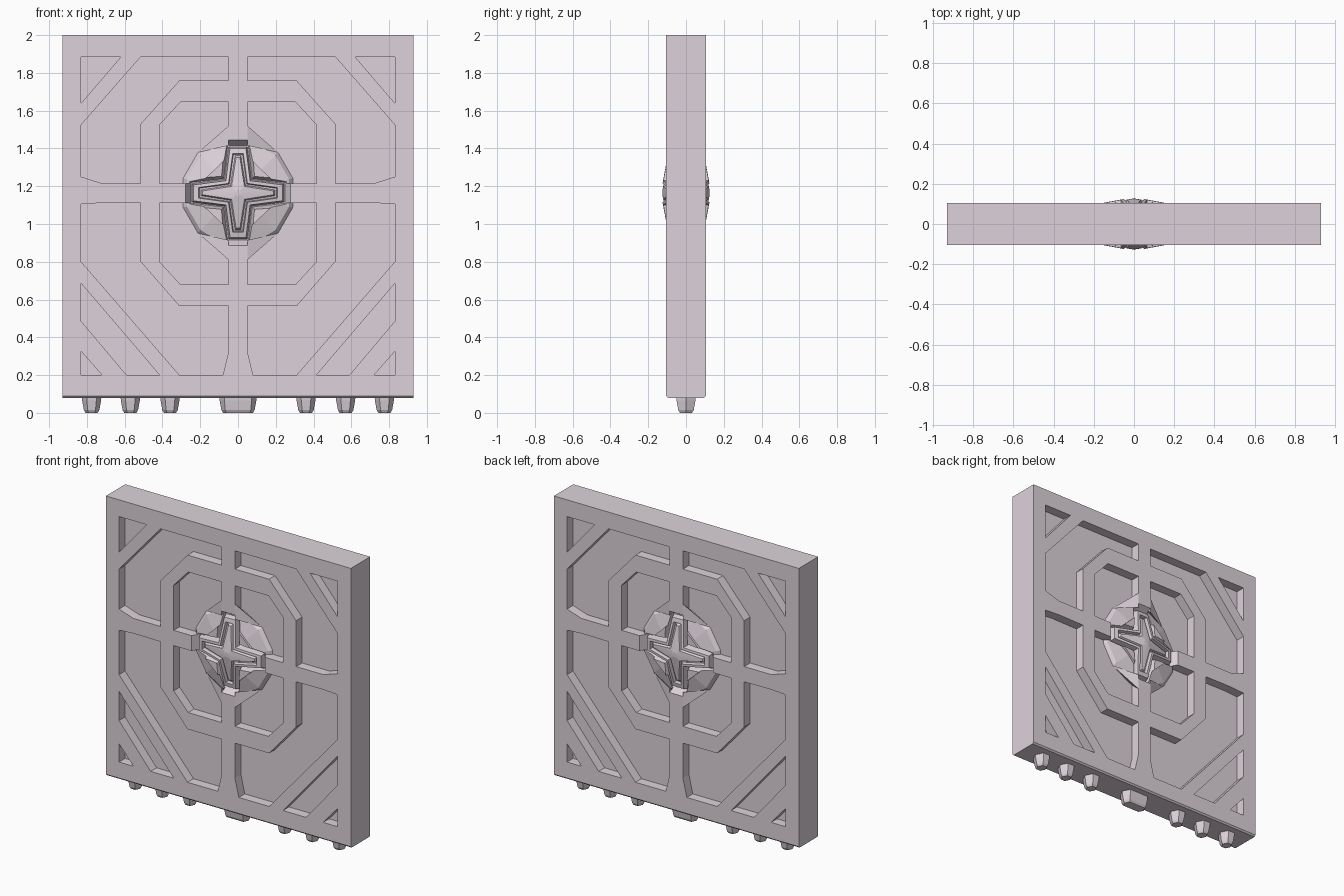
import bpy, bmesh, math

if "Cube" in bpy.data.objects:
    bpy.data.objects.remove(bpy.data.objects["Cube"])

CZ = 1.165      # height of the central star
FLOOR = 0.04    # y distance of pocket floors from the middle plane

stone = bpy.data.materials.new("pale_stone")
stone.diffuse_color = (0.72, 0.65, 0.70, 1)
stone.use_nodes = True
stone.node_tree.nodes["Principled BSDF"].inputs["Base Color"].default_value = stone.diffuse_color


def add_object(name, bm, hidden=False):
    bmesh.ops.recalc_face_normals(bm, faces=bm.faces)
    me = bpy.data.meshes.new(name)
    bm.to_mesh(me)
    bm.free()
    me.materials.append(stone)
    ob = bpy.data.objects.new(name, me)
    bpy.context.collection.objects.link(ob)
    ob.hide_render = hidden
    return ob


def loft(bm, loops):
    rings = [[bm.verts.new(p) for p in lp] for lp in loops]
    n = len(rings[0])
    for a, b in zip(rings, rings[1:]):
        for i in range(n):
            j = (i + 1) % n
            bm.faces.new((a[i], a[j], b[j], b[i]))
    bm.faces.new(rings[0])
    bm.faces.new(rings[-1])


def star(R, w, v, y, side, slope=0.0):
    # four blunt tips at radius R (half width w), valleys at (v, v);
    # slope lowers the points towards the tips
    pts = []
    for c, s in ((1, 0), (0, 1), (-1, 0), (0, -1)):
        for a, b in ((R, -w), (R, w), (v, v)):
            pts.append((c * a - s * b, side * (y - slope * math.hypot(a, b)), CZ + s * a + c * b))
    return pts


def cut(ob, cutter):
    m = ob.modifiers.new("cut", "BOOLEAN")
    m.operation = "DIFFERENCE"
    m.solver = "EXACT"
    m.object = cutter
    bpy.context.view_layer.objects.active = ob
    bpy.ops.object.modifier_apply(modifier=m.name)


# slab with slightly softened bottom edges
bm = bmesh.new()
prof = [(-0.105, 2), (0.105, 2), (0.105, 0.09), (0.095, 0.08), (-0.095, 0.08), (-0.105, 0.09)]
loft(bm, [[(x, y, z) for y, z in prof] for x in (-0.93, 0.93)])
slab = add_object("slab", bm)

# pocket outlines for the right half, mirrored left and repeated on the back
pockets = [
    [(0.62, 1.885), (0.83, 1.885), (0.83, 1.64)],
    [(0.05, 1.885), (0.515, 1.885), (0.83, 1.525), (0.83, 1.25), (0.72, 1.215),
     (0.515, 1.215), (0.515, 1.53), (0.31, 1.76), (0.05, 1.76)],
    [(0.05, 1.645), (0.305, 1.645), (0.415, 1.525), (0.415, 1.215),
     (0.2, 1.215), (0.05, 1.36)],
    [(0.83, 1.08), (0.81, 1.11), (0.515, 1.11), (0.515, 0.8), (0.31, 0.565), (0.05, 0.565),
     (0.05, 0.325), (0.08, 0.2), (0.31, 0.2), (0.83, 0.8)],
    [(0.2, 1.11), (0.415, 1.11), (0.415, 0.8), (0.305, 0.68), (0.05, 0.68), (0.05, 0.97)],
    [(0.83, 0.685), (0.415, 0.2), (0.59, 0.2), (0.83, 0.485)],
    [(0.83, 0.325), (0.72, 0.2), (0.83, 0.2)],
]
pockets[3][:2] = [(0.83, 1.105), (0.72, 1.112)]
bm = bmesh.new()
for side in (-1, 1):
    for m in (-1, 1):
        for p in pockets:
            loft(bm, [[(m * x, side * y, z) for x, z in p] for y in (FLOOR, 0.2)])
pocket_cutter = add_object("pocket_cutter", bm, True)
cut(slab, pocket_cutter)

# shallow faceted dome on both faces
bm = bmesh.new()
rings = [(0.1, 0.114), (0.28, 0.063), (0.305, 0.035)]
rings = [(r, -y) for r, y in rings] + [(r, y) for r, y in reversed(rings)]
loft(bm, [[(r * math.cos(math.tau * (i + 0.5) / 12), y,
            CZ + r * math.sin(math.tau * (i + 0.5) / 12)) for i in range(12)] for r, y in rings])
dome = add_object("hub_dome", bm)

# star recess with sloping walls, cut through slab and dome
bm = bmesh.new()
for side in (-1, 1):
    loft(bm, [star(0.25, 0.055, 0.075, 0.055, side), star(0.285, 0.075, 0.09, 0.115, side),
              star(0.285, 0.075, 0.09, 0.2, side)])
star_cutter = add_object("star_cutter", bm, True)
cut(slab, star_cutter)
cut(dome, star_cutter)

# raised star rim falling towards its tips, and the pointed gem inside it
for side, label in ((-1, "front"), (1, "back")):
    bm = bmesh.new()
    steps = [(0.245, 0.05, 0.072, 0.05, 0), (0.236, 0.042, 0.064, 0.139, 0.21),
             (0.208, 0.028, 0.05, 0.139, 0.21), (0.203, 0.024, 0.046, 0.115, 0.21),
             (0.197, 0.015, 0.04, 0.115, 0.21), (0.187, 0.01, 0.034, 0.13, 0.21),
             (0.02, 0.004, 0.008, 0.128, 0.21)]
    loft(bm, [star(R, w, v, y, side, k) for R, w, v, y, k in steps])
    add_object(label + "_star", bm)

# sloped gussets joining the vertical rib to the dome
bm = bmesh.new()
for side in (-1, 1):
    for m in (-1, 1):
        for up in (-1, 1):
            pts = [(0.05, 0.105, 0.355), (0.05, 0.105, 0.25), (0.21, 0.04, 0.215), (0.05, 0.04, 0.3)]
            v = [bm.verts.new((m * x, side * y, CZ + up * z)) for x, y, z in pts]
            for f in ((0, 1, 2), (0, 2, 3), (0, 3, 1), (1, 3, 2)):
                bm.faces.new([v[i] for i in f])
add_object("rib_gussets", bm)

# tapered pegs underneath, the middle one stretched sideways
bm = bmesh.new()
for x0 in (-0.775, -0.57, -0.36, 0, 0.36, 0.57, 0.775):
    ext = 0 if x0 else 0.047
    loops = []
    for r, z in ((0.053, 0.1), (0.05, 0.065), (0.041, 0.015), (0.032, 0)):
        ring = [(r * math.cos(math.tau * i / 6), 1.15 * r * math.sin(math.tau * i / 6)) for i in range(6)]
        loops.append([(x0 + x + math.copysign(ext, x), y, z) for x, y in ring])
    loft(bm, loops)
add_object("bottom_pegs", bm)

# cutters are no longer needed
for c in (pocket_cutter, star_cutter):
    bpy.data.objects.remove(c)
